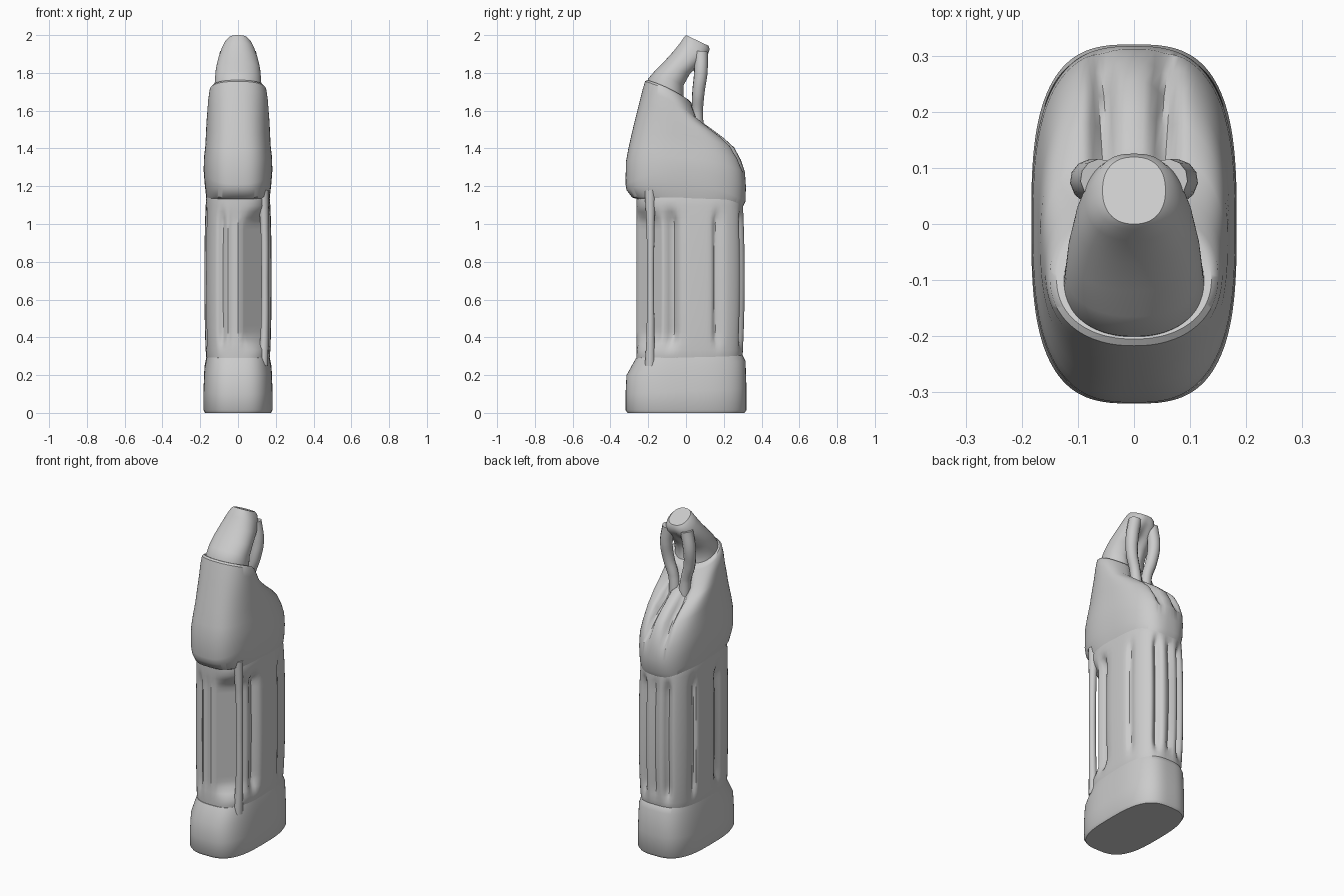
import bpy, bmesh
from math import sin, cos, pi, exp

SEG = 112


def oval(y0, y1, w, n):
    """Superellipse outline between y0 and y1 with half width w."""
    pts = []
    for i in range(SEG):
        a = 2 * pi * i / SEG
        c, s = cos(a), sin(a)
        x = w * (abs(c) ** (2 / n)) * (1 if c > 0 else -1)
        y = (y0 + y1) / 2 + (y1 - y0) / 2 * (abs(s) ** (2 / n)) * (1 if s > 0 else -1)
        pts.append((x, y))
    return pts


def loft(name, rings, warp=None, angle=0.7):
    """Rings are (y0, y1, half width, z front, z back, middle rise, squareness)."""
    bm = bmesh.new()
    loops = []
    for y0, y1, w, zf, zb, rise, n in rings:
        loop = []
        for x, y in oval(y0, y1, w, n):
            t = (y - y0) / (y1 - y0)
            p = (x, y, zf + (zb - zf) * t + rise * 4 * t * (1 - t))
            loop.append(bm.verts.new(warp(*p) if warp else p))
        loops.append(loop)
    for a, b in zip(loops, loops[1:]):
        for i in range(SEG):
            j = (i + 1) % SEG
            bm.faces.new((a[i], a[j], b[j], b[i]))
    bm.faces.new(loops[0][::-1])
    bm.faces.new(loops[-1])
    bmesh.ops.recalc_face_normals(bm, faces=bm.faces)
    return finish(name, bm, angle)


def finish(name, bm, angle=0.7):
    me = bpy.data.meshes.new(name)
    bm.to_mesh(me)
    bm.free()
    ob = bpy.data.objects.new(name, me)
    bpy.context.collection.objects.link(ob)
    bpy.ops.object.select_all(action='DESELECT')
    ob.select_set(True)
    bpy.context.view_layer.objects.active = ob
    bpy.ops.object.shade_smooth_by_angle(angle=angle)
    return ob


def tube(name, pts):
    """Smooth rounded tube; points are (x, y, z, radius)."""
    cu = bpy.data.curves.new(name, 'CURVE')
    cu.dimensions = '3D'
    cu.bevel_depth = 1
    cu.bevel_resolution = 4
    cu.use_fill_caps = True
    sp = cu.splines.new('BEZIER')
    sp.bezier_points.add(len(pts) - 1)
    for b, (x, y, z, r) in zip(sp.bezier_points, pts):
        b.co = (x, y, z)
        b.radius = r
        b.handle_left_type = b.handle_right_type = 'AUTO'
    ob = bpy.data.objects.new(name, cu)
    bpy.context.collection.objects.link(ob)
    return ob


# Foot block with a sloping chamfered lip
loft("base", [
    (-0.31, 0.31, 0.175, 0.0, 0.0, 0, 3),
    (-0.32, 0.32, 0.183, 0.015, 0.015, 0, 3),
    (-0.32, 0.32, 0.183, 0.1, 0.13, 0, 3),
    (-0.315, 0.315, 0.178, 0.2, 0.275, 0, 3),
    (-0.265, 0.29, 0.165, 0.29, 0.325, 0, 3),
    (-0.24, 0.27, 0.15, 0.295, 0.335, 0, 3)])

# Fluted shaft: grooves are (x, y, depth, width)
GROOVES = [(0.03, -0.26, 0.012, 0.014), (-0.03, -0.26, 0.012, 0.014),
           (-0.085, -0.25, 0.02, 0.02), (0.172, -0.09, 0.05, 0.04),
           (-0.172, -0.07, 0.03, 0.03), (0.165, 0.17, 0.025, 0.022),
           (-0.165, 0.17, 0.03, 0.022), (0.08, 0.295, 0.035, 0.02),
           (-0.08, 0.295, 0.035, 0.02), (0.0, 0.3, 0.025, 0.018)]


def flute(x, y, z):
    u = (z - 0.32) / 0.78
    f = min(1, max(0, min(u, 1 - u) * 8))
    f = f * f * (3 - 2 * f)
    d = sum(dep * exp(-((x - gx) ** 2 + (y - gy) ** 2) / wid ** 2)
            for gx, gy, dep, wid in GROOVES) * f
    k = d / max(0.01, (x * x + y * y) ** 0.5)
    x, y = x * (1 - k), y * (1 - k)
    over = max(0, x - y - 0.275) * f * (1 if x > 0.035 else max(0, x / 0.035))
    return x - over / 2, y + over / 2, z


shaft = []
for i in range(29):
    t = i / 28
    b = sin(pi * t) ** 0.4 if 0 < t < 1 else 0
    shaft.append((-0.262, 0.29 + 0.022 * b, 0.163 + 0.015 * b,
                  0.27 + 0.89 * t, 0.27 + 0.89 * t, 0, 3))
loft("fluted_shaft", shaft, flute)

# Free-standing corner rib in front of the shaft slot
tube("corner_rib", [(0.132, -0.19, 0.25, 0.028), (0.14, -0.188, 0.42, 0.021),
                    (0.142, -0.188, 0.7, 0.019), (0.14, -0.188, 0.98, 0.021),
                    (0.132, -0.19, 1.18, 0.03)])


# Shoulder with two channels running down its rear slope
def channels(x, y, z):
    f = min(1, max(0, (y - 0.03) / 0.08)) * min(1, max(0, (z - 1.26) / 0.1))
    d = 0.045 * f * sum(exp(-((x - s * 0.055) / 0.02) ** 2) for s in (-1, 1))
    return x, y - d * 0.5, z - d * 0.7


loft("shoulder", [
    (-0.25, 0.26, 0.155, 1.13, 1.07, 0.0, 3),
    (-0.285, 0.295, 0.168, 1.14, 1.08, 0.03, 3),
    (-0.315, 0.315, 0.177, 1.18, 1.12, 0.07, 2.8),
    (-0.32, 0.317, 0.182, 1.21, 1.2, 0.08, 2.8),
    (-0.318, 0.312, 0.18, 1.33, 1.275, 0.05, 2.8),
    (-0.305, 0.29, 0.174, 1.4, 1.34, 0.03, 2.8),
    (-0.287, 0.255, 0.17, 1.48, 1.405, 0.03, 2.6),
    (-0.268, 0.2, 0.167, 1.56, 1.455, 0.03, 2.5),
    (-0.25, 0.14, 0.163, 1.63, 1.5, 0.02, 2.4),
    (-0.23, 0.07, 0.158, 1.71, 1.55, 0.02, 2.3),
    (-0.217, 0.03, 0.15, 1.755, 1.64, 0.01, 2.2),
    (-0.205, 0.01, 0.138, 1.762, 1.66, 0.01, 2.2)], channels)


# Spout with a hollowed back
def hollow(x, y, z):
    d = 0.05 * exp(-(x / 0.035) ** 2) * exp(-((z - 1.76) / 0.09) ** 2)
    return x, y - d * min(1, max(0, (y + 0.04) / 0.05)), z


loft("spout", [
    (-0.205, 0.03, 0.13, 1.72, 1.57, 0, 2.2),
    (-0.2, -0.005, 0.125, 1.77, 1.66, 0, 2.2),
    (-0.165, -0.005, 0.122, 1.81, 1.73, 0, 2.2),
    (-0.12, 0.03, 0.117, 1.855, 1.79, 0, 2.2),
    (-0.07, 0.085, 0.104, 1.91, 1.845, 0, 2.2),
    (-0.03, 0.12, 0.087, 1.96, 1.89, 0, 2.3),
    (-0.01, 0.127, 0.07, 1.99, 1.925, 0, 2.3),
    (0.0, 0.12, 0.056, 2.0, 1.943, 0, 2.3)], hollow)

# Paired rear struts closing the eye behind the spout
for side, label in ((-1, "left"), (1, "right")):
    tube("rear_strut_" + label, [
        (side * 0.06, 0.08, 1.91, 0.036), (side * 0.078, 0.078, 1.8, 0.036),
        (side * 0.07, 0.066, 1.7, 0.033), (side * 0.042, 0.06, 1.6, 0.03),
        (side * 0.03, 0.06, 1.49, 0.035)])
